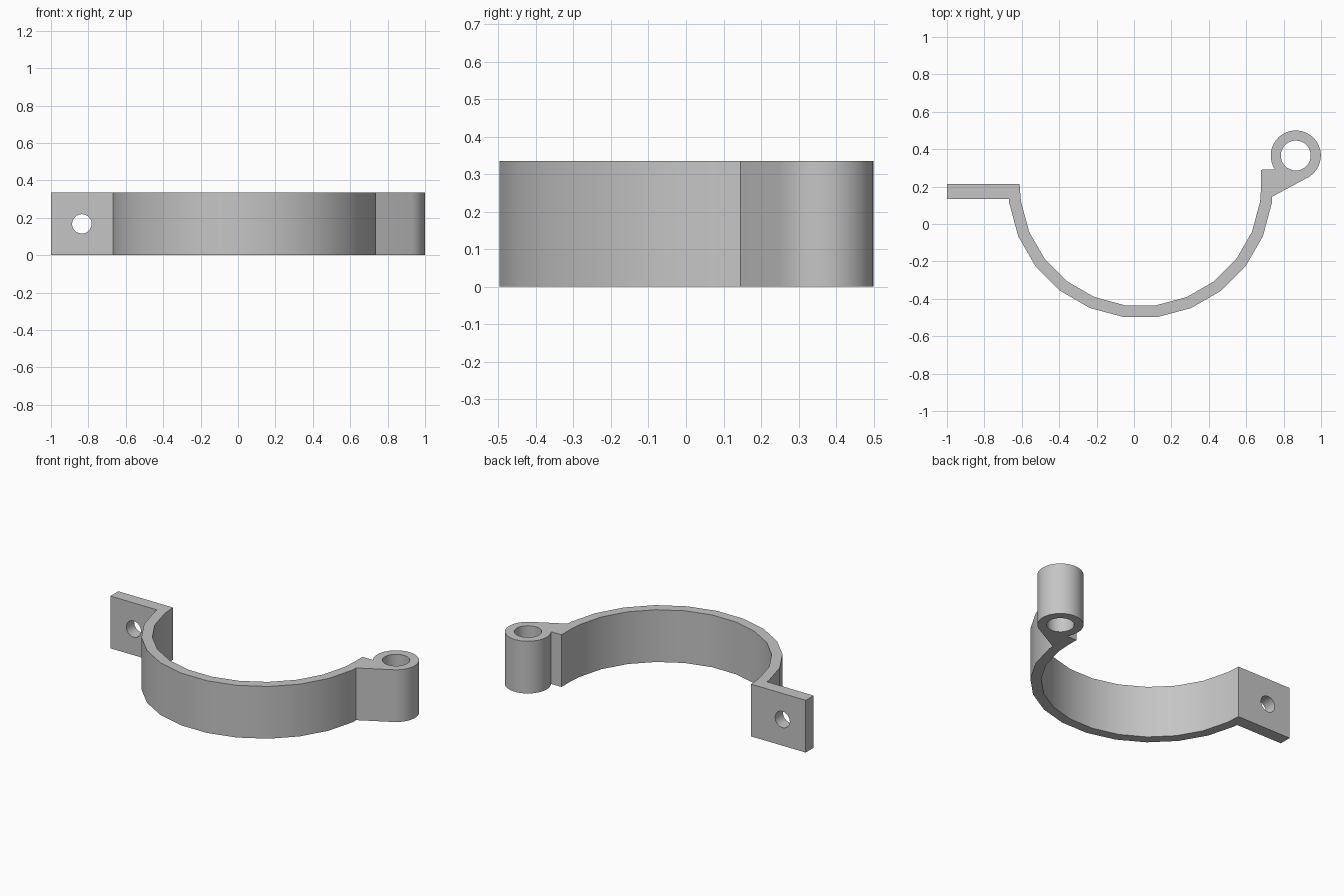
import bpy, bmesh
from math import sin, cos, radians, pi
from mathutils import Matrix

if "Cube" in bpy.data.objects:
    bpy.data.objects.remove(bpy.data.objects["Cube"], do_unlink=True)

HEIGHT = 0.335
BAND = (0.035, 0.205)      # centre of the half ring
HINGE = (0.865, 0.366)     # centre of the hinge barrel


def arc(centre, radius, start, end, steps):
    """Points along an arc, angles in degrees."""
    angles = [radians(start + (end - start) * i / steps) for i in range(steps + 1)]
    return [(centre[0] + radius * cos(a), centre[1] + radius * sin(a)) for a in angles]


def loop_edges(bm, points):
    verts = [bm.verts.new((x, y, 0)) for x, y in points]
    return [bm.edges.new((v, verts[i - 1])) for i, v in enumerate(verts)]


grey = bpy.data.materials.new("plain grey")
grey.use_nodes = True
colour = (0.56, 0.56, 0.56, 1)
grey.diffuse_color = colour
grey.node_tree.nodes["Principled BSDF"].inputs["Base Color"].default_value = colour

# Outline: tab, outer band, hinge web and barrel, inner band
outline = [(-0.612, 0.215), (-1, 0.215), (-1, 0.135), (-0.669, 0.135)]
outline += arc(BAND, 0.708, 187.5, 352.5, 11)
outline += [(0.737, 0.145)]
outline += arc(HINGE, 0.134, -60.5, 214, 30)
outline += [(0.68, 0.29), (0.68, 0.205)]
outline += arc(BAND, 0.645, 352.5, 187.5, 11)

# Clamp body: fill the outline around the pin bore and extrude it
bm = bmesh.new()
edges = loop_edges(bm, outline) + loop_edges(bm, arc(HINGE, 0.08, 0, 348.75, 31))
bmesh.ops.triangle_fill(bm, edges=edges, use_beauty=True)
bmesh.ops.dissolve_limit(bm, angle_limit=0.01, verts=[], edges=bm.edges[:])
top = bmesh.ops.extrude_face_region(bm, geom=bm.faces[:])["geom"]
bmesh.ops.translate(bm, vec=(0, 0, HEIGHT),
                    verts=[g for g in top if isinstance(g, bmesh.types.BMVert)])
bmesh.ops.recalc_face_normals(bm, faces=bm.faces[:])
mesh = bpy.data.meshes.new("clamp_body")
bm.to_mesh(mesh)
bm.free()
body = bpy.data.objects.new("clamp_body", mesh)
mesh.materials.append(grey)
bpy.context.collection.objects.link(body)

# Bolt hole through the tab
bm = bmesh.new()
bmesh.ops.create_cone(bm, cap_ends=True, segments=32, radius1=0.052, radius2=0.052, depth=0.3,
                      matrix=Matrix.Translation((-0.835, 0.175, HEIGHT / 2))
                      @ Matrix.Rotation(pi / 2, 4, "X"))
cutter_mesh = bpy.data.meshes.new("bolt_hole_cutter")
cutter_mesh.materials.append(grey)
bm.to_mesh(cutter_mesh)
bm.free()
cutter = bpy.data.objects.new("bolt_hole_cutter", cutter_mesh)
cutter.hide_render = True
bpy.context.collection.objects.link(cutter)

cut = body.modifiers.new("bolt_hole", "BOOLEAN")
cut.operation = "DIFFERENCE"
cut.solver = "EXACT"
cut.object = cutter
bpy.ops.object.select_all(action="DESELECT")
body.select_set(True)
bpy.context.view_layer.objects.active = body
bpy.ops.object.modifier_apply(modifier=cut.name)
bpy.data.objects.remove(cutter, do_unlink=True)

# Smooth the curved walls, keep the rims crisp
bpy.ops.object.shade_smooth_by_angle(angle=radians(28))
